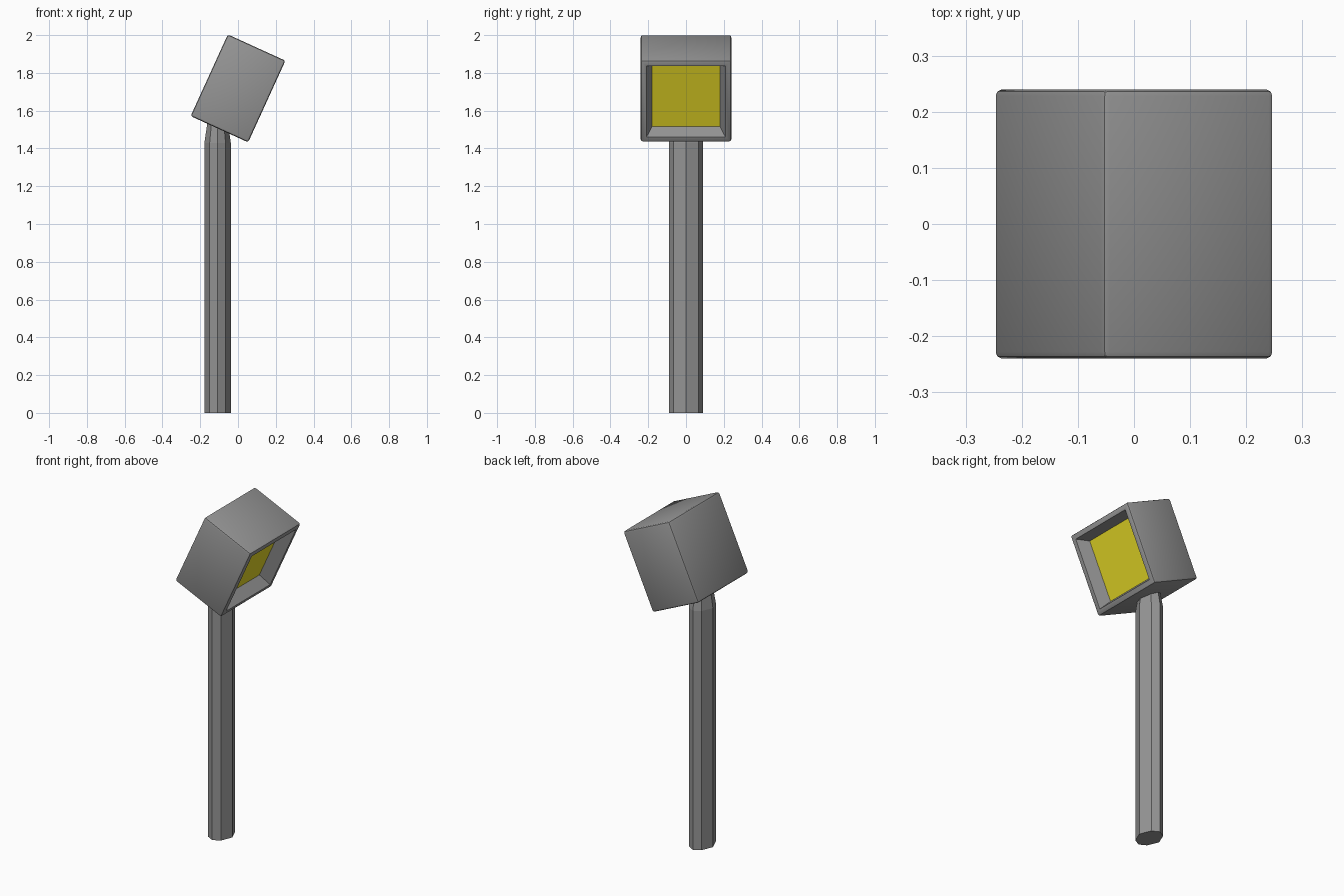
import bpy, bmesh, math
from mathutils import Matrix, Vector

cube = bpy.data.objects.get("Cube")
if cube:
    bpy.data.objects.remove(cube, do_unlink=True)


def make_material(name, rgb):
    m = bpy.data.materials.new(name)
    m.use_nodes = True
    m.diffuse_color = (*rgb, 1)
    m.node_tree.nodes["Principled BSDF"].inputs["Base Color"].default_value = (*rgb, 1)
    return m


def make_object(name, bm, materials):
    bmesh.ops.recalc_face_normals(bm, faces=bm.faces)
    mesh = bpy.data.meshes.new(name)
    bm.to_mesh(mesh)
    bm.free()
    for m in materials:
        mesh.materials.append(m)
    ob = bpy.data.objects.new(name, mesh)
    bpy.context.collection.objects.link(ob)
    return ob


grey = make_material("grey metal", (0.3, 0.3, 0.3))
yellow = make_material("yellow lamp", (0.8, 0.7, 0.02))

# Post: eight-sided column with a tapered top tucked into the head
bm = bmesh.new()
profile = [(0.07, 0), (0.042, 0.067), (0, 0.09), (-0.042, 0.067),
           (-0.07, 0), (-0.042, -0.067), (0, -0.09), (0.042, -0.067)]
rings = [[bm.verts.new((x * s - 0.108, y * s, z)) for x, y in profile]
         for z, s in ((0, 1), (1.43, 1), (1.56, 0.72))]
for low, high in zip(rings, rings[1:]):
    for i in range(len(profile)):
        j = (i + 1) % len(profile)
        bm.faces.new((low[i], low[j], high[j], high[i]))
bm.faces.new(rings[0])
bm.faces.new(rings[-1])
make_object("post", bm, [grey])

# Lamp head: bevelled box with a recessed, tapering lamp opening on +x
depth, width, height = 0.335, 0.48, 0.475
bm = bmesh.new()
bmesh.ops.create_cube(bm, size=1, matrix=Matrix.Diagonal((depth, width, height, 1)))
bmesh.ops.bevel(bm, geom=bm.edges[:], offset=0.012, segments=2, profile=0.5,
                affect='EDGES')
front = max(bm.faces, key=lambda f: f.calc_center_median().x + f.calc_area())
bmesh.ops.inset_region(bm, faces=[front], thickness=0.028)
bmesh.ops.inset_region(bm, faces=[front], thickness=0.04)
bmesh.ops.translate(bm, verts=front.verts[:], vec=Vector((-0.07, 0, 0)))
front.material_index = 1
head = make_object("lamp_head", bm, [grey, yellow])
head.rotation_euler.y = math.radians(24.5)
head.location = (0, 0, 1.718)

# Smooth the small bevels while keeping the recess crisp
bpy.ops.object.select_all(action='DESELECT')
head.select_set(True)
bpy.context.view_layer.objects.active = head
bpy.ops.object.shade_smooth_by_angle(angle=math.radians(30))
